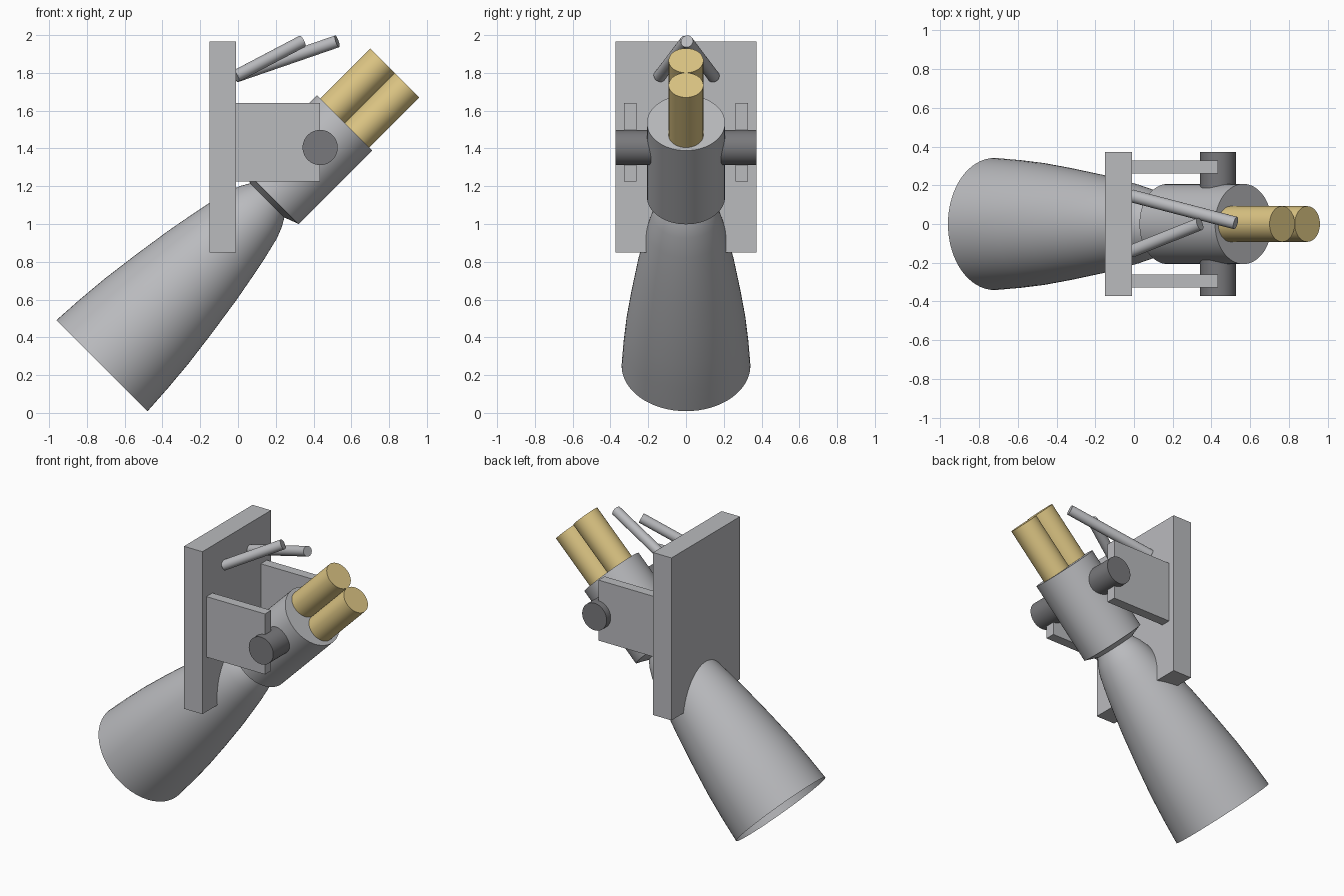
import bpy, bmesh, math
from mathutils import Matrix, Vector

cube = bpy.data.objects.get("Cube")
if cube:
    bpy.data.objects.remove(cube, do_unlink=True)


def material(name, rgb):
    m = bpy.data.materials.new(name)
    m.use_nodes = True
    m.diffuse_color = (*rgb, 1)
    m.node_tree.nodes["Principled BSDF"].inputs["Base Color"].default_value = (*rgb, 1)
    return m


grey = material("light grey", (0.49, 0.495, 0.515))
dark = material("dark grey", (0.19, 0.19, 0.2))
gold = material("pale gold", (0.72, 0.56, 0.23))

# Thrust axis, tilted 45 degrees in the xz plane
AXIS = Matrix.Translation((-0.485, 0, 0.485)) @ Matrix.Rotation(math.pi / 4, 4, "Y")


def finish(name, bm, mat, smooth=True):
    mesh = bpy.data.meshes.new(name)
    bm.to_mesh(mesh)
    bm.free()
    mesh.materials.append(mat)
    ob = bpy.data.objects.new(name, mesh)
    bpy.context.collection.objects.link(ob)
    if smooth:
        bpy.ops.object.select_all(action="DESELECT")
        ob.select_set(True)
        bpy.context.view_layer.objects.active = ob
        bpy.ops.object.shade_smooth_by_angle(angle=math.radians(25))
    return ob


def box(name, lo, hi, mat):
    lo, hi = Vector(lo), Vector(hi)
    bm = bmesh.new()
    bmesh.ops.create_cube(bm, size=1, matrix=Matrix.Translation((lo + hi) / 2)
                          @ Matrix.Diagonal((*(hi - lo), 1)))
    return finish(name, bm, mat, smooth=False)


def rod(name, start, end, radius, mat, sides=48):
    start, end = Vector(start), Vector(end)
    d = end - start
    bm = bmesh.new()
    bmesh.ops.create_cone(bm, cap_ends=True, segments=sides, radius1=radius, radius2=radius,
                          depth=d.length, matrix=Matrix.Translation((start + end) / 2)
                          @ d.to_track_quat("Z", "Y").to_matrix().to_4x4())
    return finish(name, bm, mat)


def lathe(name, profile, mat, sides=64):
    bm = bmesh.new()
    rings = [[bm.verts.new(AXIS @ Vector((r * math.cos(a), r * math.sin(a), s)))
              for a in (math.tau * i / sides for i in range(sides))] for s, r in profile]
    for low, high in zip(rings, rings[1:]):
        for i in range(sides):
            j = (i + 1) % sides
            bm.faces.new((low[i], low[j], high[j], high[i]))
    return finish(name, bm, mat)


# Open bell nozzle with a pinched throat flaring into the chamber base
lathe("nozzle_bell", [(-0.332, 0.341), (-0.17, 0.331), (0.0, 0.316), (0.2, 0.29), (0.42, 0.257),
                      (0.56, 0.231), (0.68, 0.207), (0.8, 0.178), (0.86, 0.154),
                      (0.905, 0.128), (0.934, 0.204)], grey)

# Chamber and its two stacked pipes
rod("chamber", AXIS @ Vector((0, 0, 0.933)), AXIS @ Vector((0, 0, 1.485)), 0.207, grey, 64)
for label, u in (("upper", -0.092), ("lower", 0.092)):
    rod(label + "_pipe", AXIS @ Vector((u, 0, 1.44)), AXIS @ Vector((u, 0, 1.86)), 0.092, gold)

# Mounting plate, side brackets and pivot pin
box("mounting_plate", (-0.15, -0.372, 0.85), (-0.01, 0.372, 1.965), grey)
for label, side in (("left", 1), ("right", -1)):
    y1, y2 = sorted((side * 0.262, side * 0.328))
    box(label + "_bracket", (-0.012, y1, 1.225), (0.435, y2, 1.64), grey)
rod("pivot_pin", (0.435, -0.372, 1.405), (0.435, 0.372, 1.405), 0.093, dark)

# Converging struts of unequal length
rod("long_strut", (-0.012, 0.145, 1.782), (0.525, 0.005, 1.967), 0.033, grey, 32)
rod("short_strut", (-0.012, -0.14, 1.782), (0.34, 0.0, 1.967), 0.033, grey, 32)
